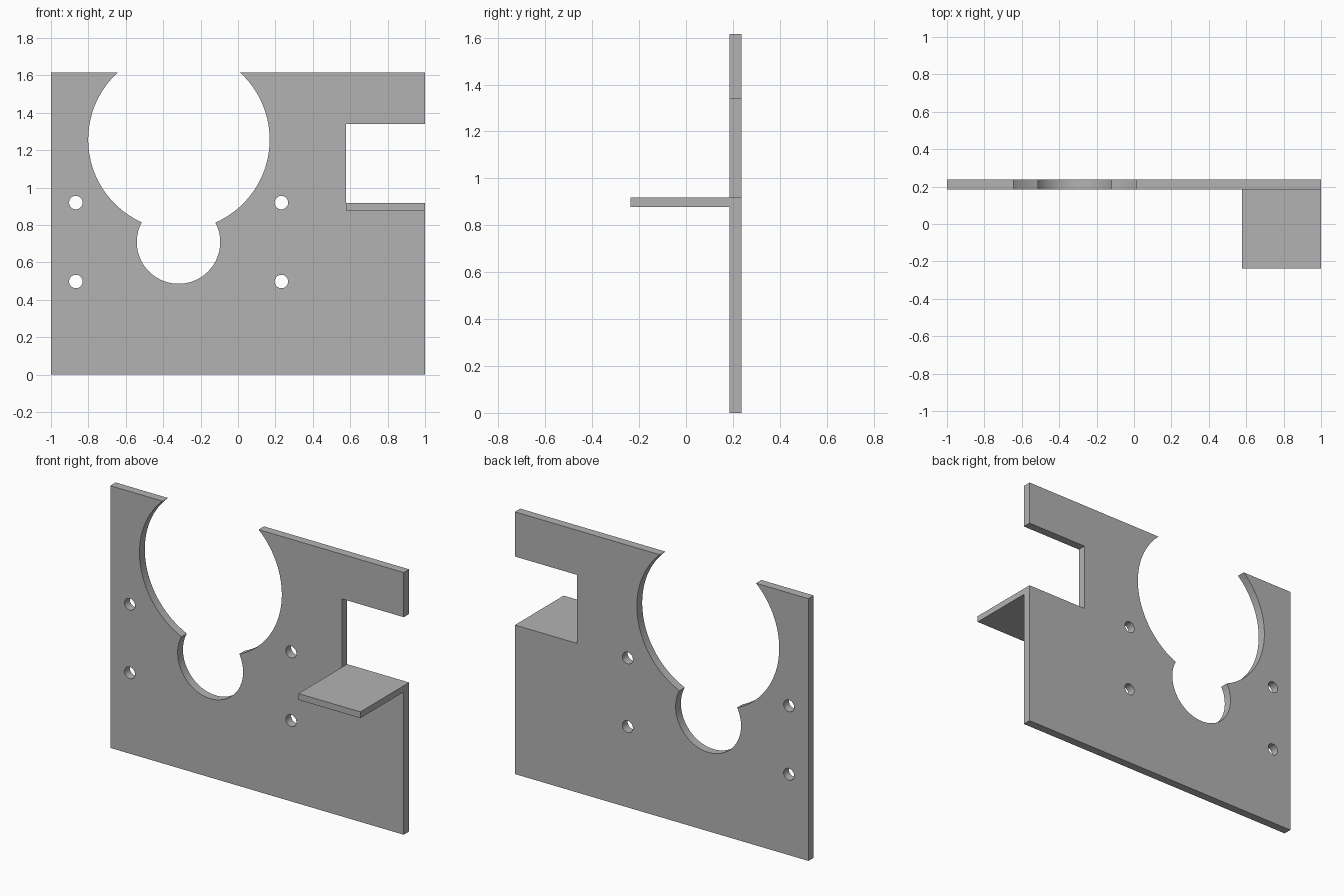
import bpy
import math

cube = bpy.data.objects.get("Cube")
if cube:
    bpy.data.objects.remove(cube, do_unlink=True)

FRONT, BACK = 0.185, 0.237
HEIGHT = 1.615
SHELF_TOP = 0.918

grey = bpy.data.materials.new("plain grey")
grey.use_nodes = True
colour = (0.45, 0.45, 0.45, 1)
grey.diffuse_color = colour
grey.node_tree.nodes["Principled BSDF"].inputs["Base Color"].default_value = colour


def box(name, low, high):
    centre = [(a + b) / 2 for a, b in zip(low, high)]
    bpy.ops.mesh.primitive_cube_add(size=1, location=centre)
    ob = bpy.context.object
    ob.name = name
    ob.scale = [b - a for a, b in zip(low, high)]
    bpy.ops.object.transform_apply(location=True, rotation=True, scale=True)
    ob.data.materials.append(grey)
    return ob


def drill(name, x, z, radius, sides):
    bpy.ops.mesh.primitive_cylinder_add(
        vertices=sides, radius=radius, depth=0.4,
        location=(x, (FRONT + BACK) / 2, z), rotation=(math.pi / 2, 0, 0))
    ob = bpy.context.object
    ob.name = name
    ob.data.materials.append(grey)
    return ob


def cut(target, cutter):
    cutter.hide_render = True
    mod = target.modifiers.new(cutter.name, 'BOOLEAN')
    mod.operation = 'DIFFERENCE'
    mod.solver = 'EXACT'
    mod.object = cutter
    bpy.ops.object.select_all(action='DESELECT')
    target.select_set(True)
    bpy.context.view_layer.objects.active = target
    bpy.ops.object.modifier_apply(modifier=mod.name)
    bpy.data.objects.remove(cutter, do_unlink=True)


# Upright plate
plate = box("mounting_plate", (-1, FRONT, 0), (1, BACK, HEIGHT))

# Large open-topped round cutout, and the smaller one below it
cut(plate, drill("large_cutout", -0.316, 1.257, 0.485, 128))
cut(plate, drill("small_cutout", -0.318, 0.709, 0.223, 96))

# Four screw holes
for x in (-0.867, 0.232):
    for z in (0.498, 0.92):
        cut(plate, drill("screw_hole", x, z, 0.036, 40))

# Side notch, from which the shelf is folded forward
cut(plate, box("notch", (0.578, 0, SHELF_TOP), (1.2, 0.4, 1.34)))

# Smooth round walls, sharp edges
bpy.ops.object.shade_smooth_by_angle(angle=math.radians(30))

# Folded shelf
box("shelf", (0.578, -0.237, 0.879), (1, FRONT, SHELF_TOP))
